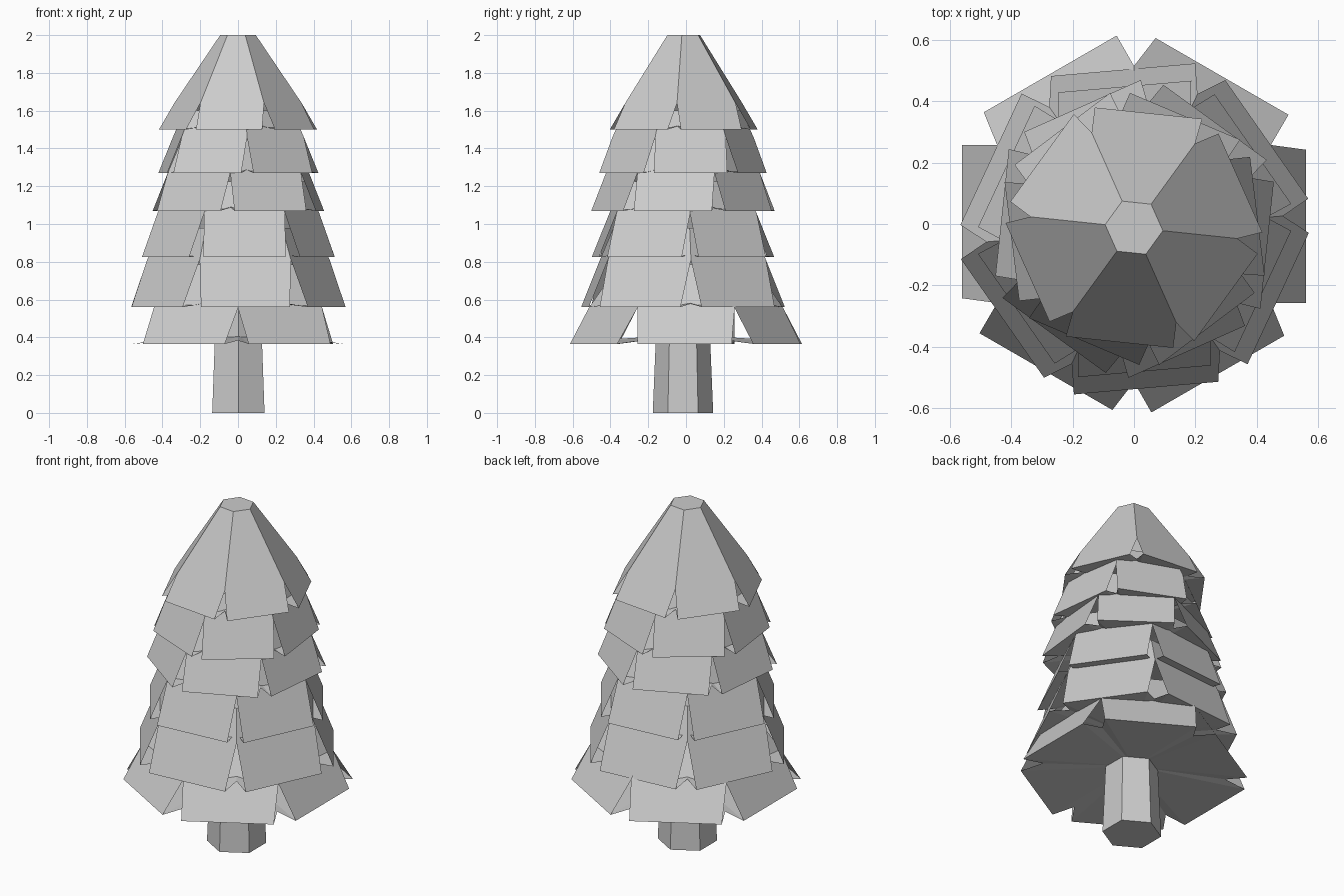
import bpy, bmesh
from math import radians, cos, sin
from mathutils import Vector

cube = bpy.data.objects.get("Cube")
if cube:
    bpy.data.objects.remove(cube)

grey = bpy.data.materials.new("plain_grey")
grey.use_nodes = True
colour = (0.6, 0.6, 0.6, 1)
grey.diffuse_color = colour
grey.node_tree.nodes["Principled BSDF"].inputs["Base Color"].default_value = colour

# The trunk and upper tiers lean on an axis just in front of the middle
AXIS = Vector((0.002, -0.016, 0))
DRIFT = 0.008  # leaf panels sit slightly clockwise of their centre lines


def finish(name, bm, offset):
    bmesh.ops.translate(bm, verts=bm.verts, vec=offset)
    bmesh.ops.recalc_face_normals(bm, faces=bm.faces)
    mesh = bpy.data.meshes.new(name)
    bm.to_mesh(mesh)
    bm.free()
    mesh.materials.append(grey)
    obj = bpy.data.objects.new(name, mesh)
    bpy.context.collection.objects.link(obj)


def polar(radius, degrees, z):
    a = radians(degrees)
    return Vector((radius * cos(a), radius * sin(a), z))


def branch_tier(name, z, reach, half_width, turn, slope, notch, height, offset=AXIS):
    """Six-sided skirt with an open notch cut into each lower corner."""
    bm = bmesh.new()
    corner = 1 / cos(radians(30))
    top, apex, left, right, inner = [], [], [], [], []
    for k in range(6):
        face = turn + 60 * k
        edge = face + 30
        notch_r = (reach - slope * notch) * corner
        top.append(bm.verts.new(polar((reach - slope * height) * corner, edge, z + height)))
        apex.append(bm.verts.new(polar(notch_r, edge, z + notch)))
        inner.append(bm.verts.new(polar(notch_r * 0.97, edge, z + 0.018)))
        middle, along = polar(reach, face, z), polar(1, face + 90, 0)
        left.append(bm.verts.new(middle - along * (half_width + DRIFT)))
        right.append(bm.verts.new(middle + along * (half_width - DRIFT)))
    centre = bm.verts.new((0, 0, z + 0.05))
    bm.faces.new(top)
    for k in range(6):
        # Leaf panel
        bm.faces.new((top[k - 1], apex[k - 1], left[k], right[k], apex[k], top[k]))
        # Underside, drawn in at each notch
        bm.faces.new((right[k], left[k], centre))
        bm.faces.new((inner[k], right[k], centre))
        bm.faces.new((left[k], inner[k - 1], centre))
    finish(name, bm, offset)


# Tapered trunk
bm = bmesh.new()
rings = [[bm.verts.new(polar(r, 30 + 60 * k, z)) for k in range(6)]
         for r, z in ((0.16, 0), (0.135, 0.6))]
for ring in rings:
    bm.faces.new(ring)
for k in range(6):
    bm.faces.new((rings[0][k - 1], rings[0][k], rings[1][k], rings[1][k - 1]))
finish("trunk", bm, AXIS)

# Branch tiers from the ground up
branch_tier("branch_tier_1", 0.365, 0.56, 0.25, 0, 0.6, 0.19, 0.42, Vector((0, 0, 0)))
branch_tier("branch_tier_2", 0.56, 0.52, 0.236, 35, 0.4, 0.25, 0.42)
branch_tier("branch_tier_3", 0.825, 0.465, 0.218, 35, 0.4, 0.23, 0.4)
branch_tier("branch_tier_4", 1.07, 0.435, 0.208, -6, 0.4, 0.2, 0.38)
branch_tier("branch_tier_5", 1.27, 0.402, 0.195, 7, 0.4, 0.19, 0.33)
branch_tier("treetop", 1.5, 0.376, 0.176, 24, 0.588, 0.14, 0.5, Vector((0, -0.012, 0)))
